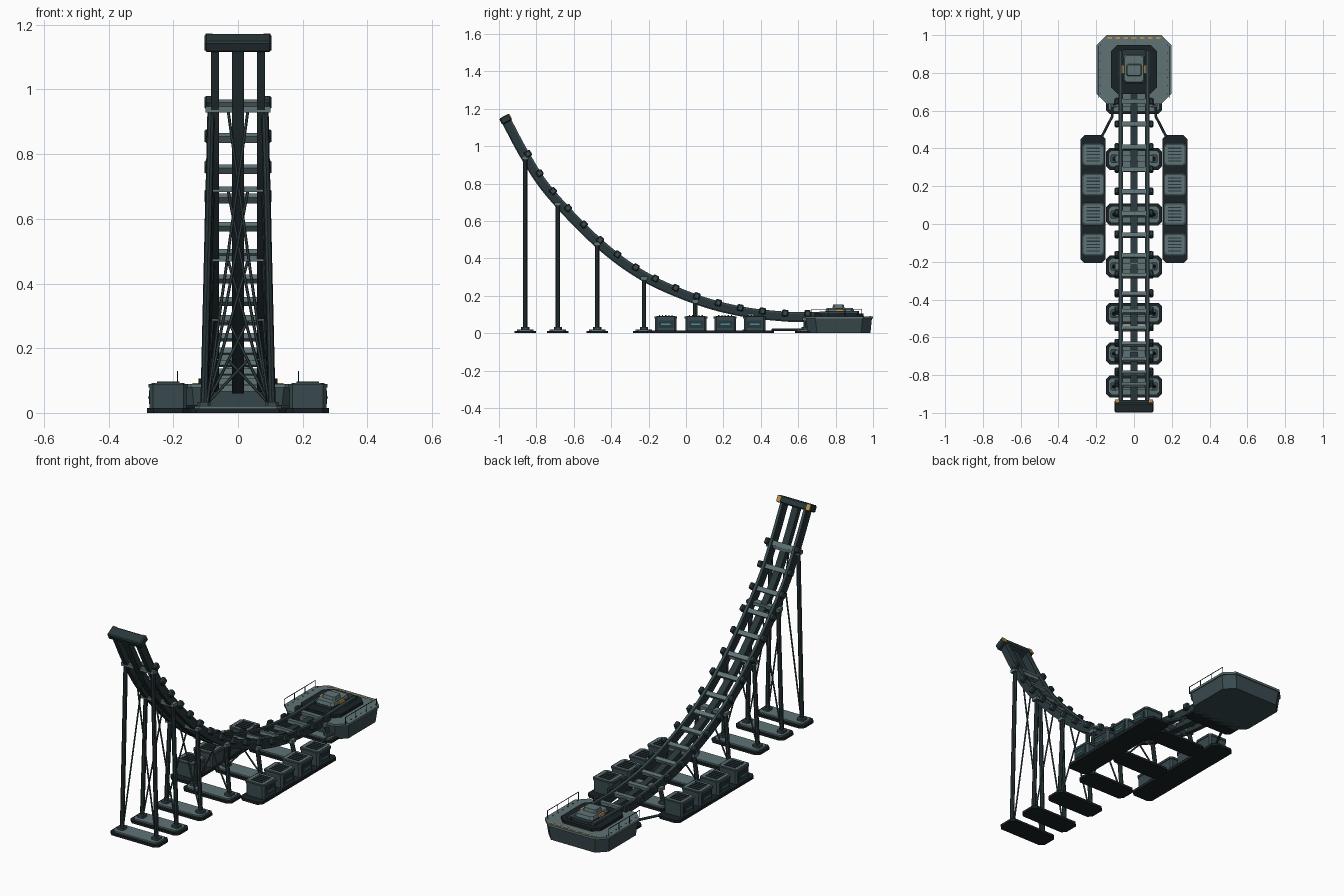
import bpy, bmesh, math
from mathutils import Vector, Matrix

if "Cube" in bpy.data.objects:
    bpy.data.objects.remove(bpy.data.objects["Cube"])


def material(name, r, g, b):
    m = bpy.data.materials.new(name)
    m.diffuse_color = (r, g, b, 1)
    m.use_nodes = True
    m.node_tree.nodes["Principled BSDF"].inputs["Base Color"].default_value = m.diffuse_color
    return m


BLACK = material("black_steel", 0.010, 0.016, 0.019)
DARK = material("dark_steel", 0.022, 0.038, 0.043)
MID = material("slate_steel", 0.04, 0.068, 0.076)
LIGHT = material("pale_steel", 0.115, 0.17, 0.18)
ORANGE = material("hazard_orange", 0.55, 0.30, 0.07)
CYAN = material("indicator_cyan", 0.05, 0.30, 0.38)


def finish(name, bm, mat, bevel=0):
    bmesh.ops.recalc_face_normals(bm, faces=bm.faces)
    me = bpy.data.meshes.new(name)
    bm.to_mesh(me)
    bm.free()
    me.materials.append(mat)
    ob = bpy.data.objects.new(name, me)
    bpy.context.collection.objects.link(ob)
    if bevel:
        mod = ob.modifiers.new("bevel", "BEVEL")
        mod.width, mod.segments = bevel, 1
    return ob


def box(name, c, size, mat, tilt=0, bevel=0):
    bm = bmesh.new()
    mx = Matrix.Translation(c) @ Matrix.Rotation(tilt, 4, 'X') @ Matrix.Diagonal((*size, 1))
    bmesh.ops.create_cube(bm, size=1, matrix=mx)
    return finish(name, bm, mat, bevel)


def slab(name, cx, cy, hx, hy, ch, z0, z1, mat, inset=0, bevel=0):
    """Plate with chamfered corners; inset narrows the bottom."""
    bm = bmesh.new()
    rings = []
    for z, d in ((z0, inset), (z1, 0)):
        a, b = hx - d, hy - d
        pts = [(a - ch, -b), (a, -b + ch), (a, b - ch), (a - ch, b),
               (-a + ch, b), (-a, b - ch), (-a, -b + ch), (-a + ch, -b)]
        rings.append([bm.verts.new((cx + x, cy + y, z)) for x, y in pts])
    bm.faces.new(rings[0])
    bm.faces.new(rings[1])
    for i in range(8):
        j = (i + 1) % 8
        bm.faces.new((rings[0][i], rings[0][j], rings[1][j], rings[1][i]))
    return finish(name, bm, mat, bevel)


def rod(name, p, q, r, mat, sides=8):
    p, q = Vector(p), Vector(q)
    d = q - p
    bm = bmesh.new()
    mx = Matrix.Translation((p + q) / 2) @ d.to_track_quat('Z', 'Y').to_matrix().to_4x4()
    bmesh.ops.create_cone(bm, cap_ends=True, segments=sides, radius1=r, radius2=r,
                          depth=d.length, matrix=mx)
    return finish(name, bm, mat)


# Ramp centre line (y, z), smoothed
KEYS = [(-1.05, 1.30), (-0.965, 1.145), (-0.86, 0.95), (-0.73, 0.755), (-0.47, 0.485), (-0.225, 0.305),
        (0.05, 0.183), (0.29, 0.118), (0.525, 0.09), (0.65, 0.088), (0.92, 0.093), (1.05, 0.097)]
path = []
for i in range(1, len(KEYS) - 2):
    a, b, c, d = [Vector(k) for k in KEYS[i - 1:i + 3]]
    for k in range(8):
        t = k / 8
        path.append(0.5 * (2 * b + (c - a) * t + (2 * a - 5 * b + 4 * c - d) * t * t
                           + (3 * b - a - 3 * c + d) * t ** 3))
path.append(Vector(KEYS[-2]))


def frame(y):
    """Height and slope angle of the ramp at y."""
    for p, q in zip(path, path[1:]):
        if q.x >= y:
            break
    s = (q.y - p.y) / (q.x - p.x)
    return p.y + s * (y - p.x), math.atan(s)


def sweep(name, x, w, lo, hi, mat):
    bm = bmesh.new()
    prev = None
    for i, p in enumerate(path):
        t = (path[min(i + 1, len(path) - 1)] - path[max(i - 1, 0)]).normalized()
        n = Vector((-t.y, t.x))
        ring = [bm.verts.new((x + sx * w / 2, p.x + n.x * o, p.y + n.y * o))
                for sx, o in ((-1, lo), (1, lo), (1, hi), (-1, hi))]
        if prev:
            for k in range(4):
                bm.faces.new((prev[k], prev[(k + 1) % 4], ring[(k + 1) % 4], ring[k]))
        else:
            bm.faces.new(ring)
        prev = ring
    bm.faces.new(prev)
    return finish(name, bm, mat)


def on_ramp(name, x, y, off, size, mat, bevel=0):
    z, a = frame(y)
    return box(name, (x, y - math.sin(a) * off, z + math.cos(a) * off), size, mat, a, bevel)


# Rails and spine
for s in (-1, 1):
    sweep("guide_rail", s * 0.071, 0.024, -0.022, 0.016, DARK)
    sweep("rail_cap", s * 0.071, 0.015, 0.016, 0.026, MID)
sweep("centre_spine", 0, 0.036, -0.027, 0.004, DARK)

# Cross ties with end clamps, evenly spaced along the ramp
inner = [p for p in path if p.x >= -0.861]
total = sum((q - p).length for p, q in zip(inner, inner[1:]) if q.x <= 0.655)
step, run, ties = total / 15, 0, []
for p, q in zip(inner, inner[1:]):
    L = (q - p).length
    while len(ties) < 16 and len(ties) * step <= run + L + 1e-6:
        ties.append((p + (q - p) * ((len(ties) * step - run) / L)).x)
    run += L
for y in ties:
    on_ramp("cross_tie", 0, y, 0.008, (0.17, 0.024, 0.018), LIGHT)
    for s in (-1, 1):
        on_ramp("tie_clamp", s * 0.091, y, 0.018, (0.024, 0.034, 0.036), DARK, 0.005)
        on_ramp("clamp_plate", s * 0.1025, y, 0.018, (0.003, 0.018, 0.018), MID)

# Muzzle head at the top of the ramp
on_ramp("muzzle_head", 0, -0.9645, 0, (0.206, 0.038, 0.06), DARK, 0.006)
for s in (-1, 1):
    on_ramp("muzzle_marker", s * 0.09, -0.9645, 0.0285, (0.022, 0.032, 0.006), ORANGE)

# Support trestles
for y in (-0.86, -0.685, -0.475, -0.225, 0.05, 0.345, 0.64):
    z = frame(y)[0]
    slab("footing", 0, y, 0.149, 0.058, 0.02, 0, 0.013, BLACK)
    slab("footing_pad", 0, y, 0.135, 0.044, 0.015, 0.013, 0.021, LIGHT)
    box("trestle_cap", (0, y, z - 0.012), (0.2, 0.036, 0.018), LIGHT)
    for s in (-1, 1):
        rod("trestle_leg", (s * 0.105, y, 0.02), (s * 0.083, y, z - 0.01), 0.0115, DARK)
        slab("leg_shoe", s * 0.105, y, 0.02, 0.022, 0.007, 0.021, 0.033, MID)
        if z > 0.15:
            rod("cross_brace", (s * 0.095, y + s * 0.006, 0.03),
                (-s * 0.03, y + s * 0.006, z - 0.02), 0.0045, MID, 6)

# Power banks either side
for s in (-1, 1):
    x = s * 0.216
    slab("bank_base", x, 0.132, 0.066, 0.339, 0.02, 0, 0.015, BLACK)
    for y in (-0.108, 0.053, 0.209, 0.367):
        slab("power_cell", x, y, 0.057, 0.057, 0.01, 0.015, 0.078, MID)
        slab("cell_lid", x, y, 0.061, 0.061, 0.014, 0.078, 0.09, MID)
        slab("cell_top", x, y, 0.051, 0.051, 0.01, 0.09, 0.093, LIGHT)
        for k in range(5):
            box("louvre", (x, y + (k - 2) * 0.017, 0.094), (0.07, 0.006, 0.005), DARK)
        box("cell_panel", (x + s * 0.057, y, 0.048), (0.005, 0.08, 0.042), DARK)
        box("cell_light", (x + s * 0.0595, y, 0.048), (0.004, 0.05, 0.006), CYAN)
    # Conduit to the platform
    rod("conduit", (s * 0.172, 0.46, 0.018), (s * 0.115, 0.57, 0.018), 0.007, MID)
    rod("conduit", (s * 0.115, 0.565, 0.018), (s * 0.115, 0.66, 0.018), 0.007, MID)

# Loading platform
CY = 0.818
slab("platform_body", 0, CY, 0.192, 0.176, 0.05, 0, 0.078, MID, 0.008)
slab("platform_deck", 0, CY, 0.198, 0.182, 0.053, 0.078, 0.09, LIGHT)
slab("deck_plinth", 0, CY, 0.122, 0.13, 0.035, 0.09, 0.106, BLACK)
for k in range(7):
    box("edge_stripe", ((k - 3) * 0.043, 0.985, 0.0905), (0.024, 0.009, 0.003), ORANGE)
for s in (-1, 1):
    for k in range(7):
        y = 0.69 + k * 0.043
        rod("deck_bolt", (s * 0.178, y, 0.09), (s * 0.178, y, 0.093), 0.003, DARK, 6)
    # Handrail
    ys = (0.67, 0.76, 0.85, 0.94)
    for y in ys:
        rod("rail_post", (s * 0.187, y, 0.088), (s * 0.187, y, 0.128), 0.002, DARK, 6)
    for z in (0.128,):
        rod("handrail", (s * 0.187, ys[0], z), (s * 0.187, ys[-1], z), 0.002, DARK, 6)

# Launch carriage
slab("carriage_sled", 0, 0.835, 0.062, 0.09, 0.012, 0.104, 0.12, DARK)
slab("carriage_body", 0, 0.822, 0.05, 0.07, 0.012, 0.12, 0.136, LIGHT, -0.006)
slab("carriage_top", 0, 0.815, 0.036, 0.028, 0.008, 0.136, 0.153, LIGHT, -0.004)
for s in (-1, 1):
    box("carriage_lock", (s * 0.058, 0.818, 0.126), (0.01, 0.045, 0.014), ORANGE)
